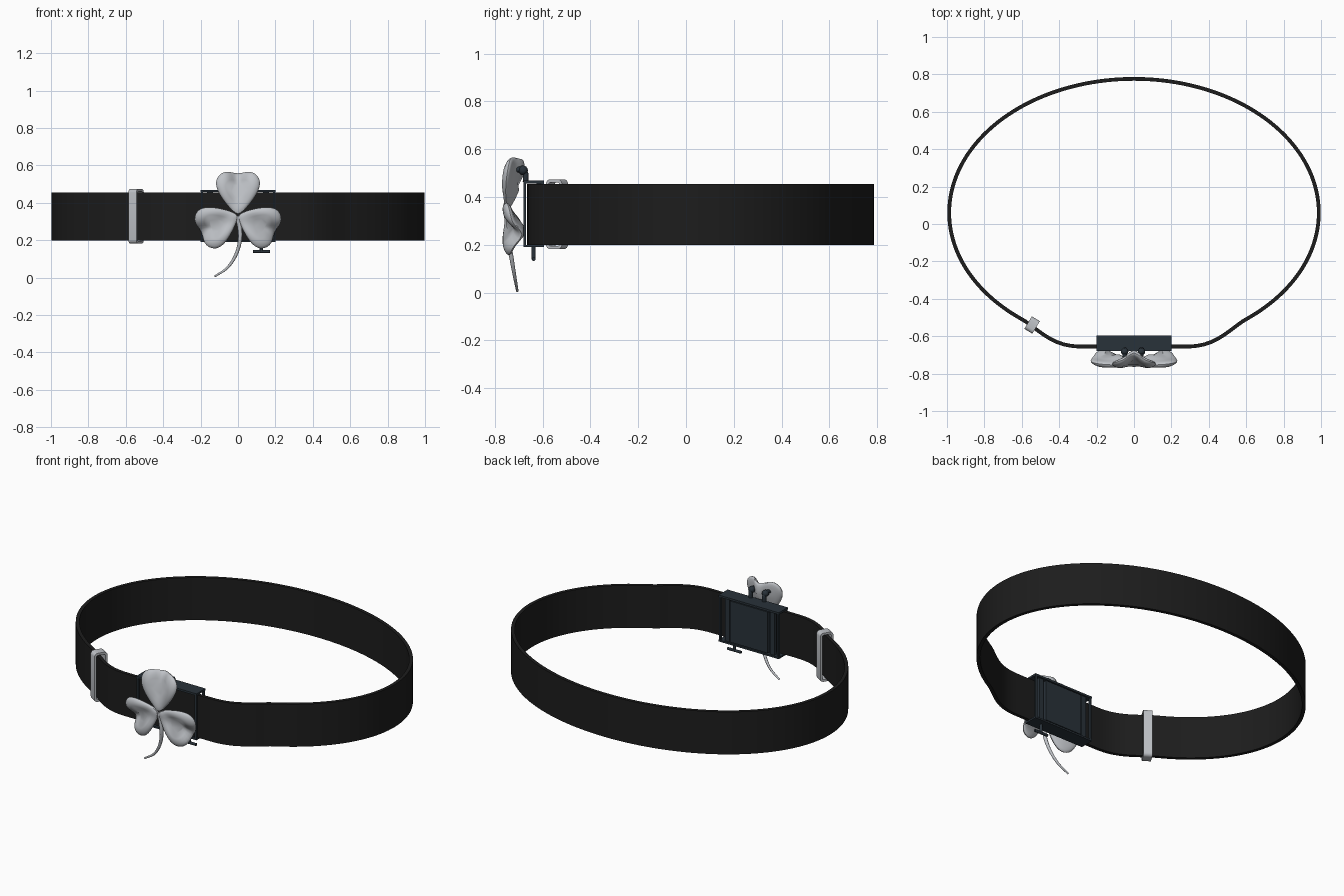
import bpy, bmesh, math
from mathutils import Vector, Matrix

old = bpy.data.objects.get("Cube")
if old:
    bpy.data.objects.remove(old)


def material(name, rgb):
    m = bpy.data.materials.new(name)
    m.use_nodes = True
    m.diffuse_color = (*rgb, 1)
    bsdf = next(n for n in m.node_tree.nodes if n.type == 'BSDF_PRINCIPLED')
    bsdf.inputs["Base Color"].default_value = (*rgb, 1)
    return m


BLACK = material("black leather", (0.012, 0.012, 0.012))
STEEL = material("dark blue steel", (0.022, 0.032, 0.042))
SILVER = material("silver", (0.52, 0.54, 0.57))


def finish(bm, name, mat, smooth=True):
    bmesh.ops.recalc_face_normals(bm, faces=bm.faces)
    me = bpy.data.meshes.new(name)
    bm.to_mesh(me)
    bm.free()
    ob = bpy.data.objects.new(name, me)
    bpy.context.collection.objects.link(ob)
    me.materials.append(mat)
    if smooth:
        bpy.ops.object.select_all(action='DESELECT')
        ob.select_set(True)
        bpy.context.view_layer.objects.active = ob
        bpy.ops.object.shade_smooth_by_angle(angle=math.radians(40))
    return ob


def box(name, mat, x, y, z):
    bm = bmesh.new()
    size = [b - a for a, b in (x, y, z)]
    mid = [(a + b) / 2 for a, b in (x, y, z)]
    bmesh.ops.create_cube(bm, size=1, matrix=Matrix.Translation(mid) @ Matrix.Diagonal((*size, 1)))
    return finish(bm, name, mat, False)


def sweep(bm, sections, closed=False):
    """Skin a list of equally long rings of points."""
    rings = [[bm.verts.new(p) for p in s] for s in sections]
    n = len(rings[0])
    for i in range(len(rings) - (not closed)):
        a, b = rings[i], rings[(i + 1) % len(rings)]
        for j in range(n):
            k = (j + 1) % n
            bm.faces.new((a[j], a[k], b[k], b[j]))
    if not closed:
        bm.faces.new(rings[0])
        bm.faces.new(rings[-1])


def tube(name, mat, points, radii, sides=10):
    """Round rod through a few smoothed control points."""
    pts = [Vector(p) for p in points]
    ext = [2 * pts[0] - pts[1]] + pts + [2 * pts[-1] - pts[-2]]
    path = []
    for i in range(len(pts) - 1):
        a, b, c, d = ext[i:i + 4]
        for s in range(8):
            t = s / 8
            path.append(0.5 * (2 * b + (c - a) * t + (2 * a - 5 * b + 4 * c - d) * t * t
                               + (3 * b - a - 3 * c + d) * t ** 3))
    path.append(pts[-1])
    sections, last = [], len(path) - 1
    for i, p in enumerate(path):
        tan = (path[min(i + 1, last)] - path[max(i - 1, 0)]).normalized()
        u = tan.cross(Vector((1, 0.3, 0))).normalized()
        v = tan.cross(u)
        r = radii[0] + (radii[1] - radii[0]) * i / last
        sections.append([p + r * (u * math.cos(a) + v * math.sin(a))
                         for a in (math.tau * k / sides for k in range(sides))])
    bm = bmesh.new()
    sweep(bm, sections)
    return finish(bm, name, mat)


# Belt strap: an oval flattened out where it runs through the buckle
def strap_point(t):
    x, y = 0.988 * math.cos(t), 0.06 + 0.716 * math.sin(t)
    if y < 0:
        s = min(1, max(0, (0.6 - abs(x)) / 0.32))
        s = s * s * (3 - 2 * s)
        y += (-0.655 - y) * s
    return Vector((x, y, 0))


STEPS, HALF = 160, 0.01
sections = []
for i in range(STEPS):
    t = math.tau * i / STEPS
    p = strap_point(t)
    tan = (strap_point(t + 0.01) - strap_point(t - 0.01)).normalized()
    out = Vector((tan.y, -tan.x, 0)) * HALF
    sections.append([p + s * out + Vector((0, 0, z))
                     for s, z in ((-1, 0.2), (1, 0.2), (1, 0.455), (-1, 0.455))])
bm = bmesh.new()
sweep(bm, sections, closed=True)
finish(bm, "belt_strap", BLACK)


# Keeper loop: rounded rectangular band around the strap
def rounded(w, h, r):
    pts = []
    for q, (sx, sz) in enumerate(((1, 1), (-1, 1), (-1, -1), (1, -1))):
        for k in range(5):
            a = math.pi / 2 * (q + k / 4)
            pts.append((sx * (w - r) + r * math.cos(a), sz * (h - r) + r * math.sin(a)))
    return pts


turn = Matrix.Translation((-0.545, -0.54, 0.328)) @ Matrix.Rotation(math.radians(-31), 4, 'Z')
sections = []
for (ox, oz), (ix, iz) in zip(rounded(0.039, 0.146, 0.02), rounded(0.027, 0.133, 0.01)):
    sections.append([turn @ Vector(p) for p in ((-0.025, ox, oz), (0.025, ox, oz),
                                                (0.025, ix, iz), (-0.025, ix, iz))])
bm = bmesh.new()
sweep(bm, sections, closed=True)
finish(bm, "keeper_loop", SILVER)

# Buckle case: top and bottom plates, corner posts, back panel
box("buckle_top", STEEL, (-0.2, 0.2), (-0.68, -0.595), (0.457, 0.469))
box("buckle_bottom", STEEL, (-0.2, 0.2), (-0.68, -0.595), (0.19, 0.2))
for side, sx in (("right", -1), ("left", 1)):
    for part, y in (("front", (-0.68, -0.669)), ("back", (-0.607, -0.595))):
        box(f"buckle_{part}_post_{side}", STEEL, sorted((sx * 0.187, sx * 0.199)), y, (0.195, 0.46))
    box(f"buckle_inner_bar_{side}", STEEL, sorted((sx * 0.135, sx * 0.165)), (-0.625, -0.605), (0.195, 0.46))
box("buckle_back_panel", STEEL, (-0.125, 0.125), (-0.63, -0.597), (0.205, 0.452))

# Latch pin with its cross bar under the buckle
tube("latch_pin", STEEL, ((0.125, -0.638, 0.195), (0.125, -0.638, 0.138)), (0.009, 0.009))
tube("latch_bar", STEEL, ((0.08, -0.638, 0.14), (0.17, -0.638, 0.14)), (0.008, 0.008))

# Two hooks joining the buckle to the clover
for side, x in (("right", -0.05), ("left", 0.04)):
    tube(f"hook_{side}", STEEL, ((x, -0.672, 0.462), (x, -0.672, 0.5), (x, -0.69, 0.515),
                                 (x, -0.73, 0.51)), (0.012, 0.012))
    bm = bmesh.new()
    bmesh.ops.create_uvsphere(bm, u_segments=12, v_segments=8, radius=0.02,
                              matrix=Matrix.Translation((x, -0.682, 0.512)))
    finish(bm, f"hook_knob_{side}", STEEL)


# Clover leaf: puffy heart, creased back along its middle
def leaf(name, angle, y0, size):
    segs, rings = 48, 12
    rot = Matrix.Translation((0, y0, 0.335)) @ Matrix.Rotation(-angle, 4, 'Y')
    sections = []
    for r in range(1, rings):
        phi = math.pi * r / rings
        grow, thick = math.sin(phi) ** 0.8, 0.026 * math.cos(phi)
        ring = []
        for k in range(segs):
            t = math.tau * k / segs
            notch = 0.022 * math.exp(-((t - math.pi) / 0.32) ** 2)
            u = 0.125 - 0.12 * math.cos(t) - notch
            v = 0.162 * math.sin(t) * (0.65 - 0.35 * math.cos(t))
            u, v = 0.13 + (u - 0.13) * grow, v * grow
            fold = 0.048 * math.exp(-(v / 0.045) ** 2) * min(1, u / 0.14)
            curl = 0.025 * (u / 0.24) ** 3
            ring.append(rot @ Vector((u * size, fold + curl - thick, v * size)))
        sections.append(ring)
    bm = bmesh.new()
    sweep(bm, sections)
    return finish(bm, name, SILVER)


leaf("clover_leaf_top", math.radians(90), -0.757, 1.0)
leaf("clover_leaf_left", math.radians(-25), -0.755, 0.97)
leaf("clover_leaf_right", math.radians(205), -0.755, 0.97)

# Curved, tapering stem
tube("clover_stem", SILVER, ((0, -0.745, 0.33), (0.012, -0.742, 0.22), (-0.008, -0.728, 0.13),
                             (-0.055, -0.715, 0.055), (-0.125, -0.706, 0.006)), (0.013, 0.005))
